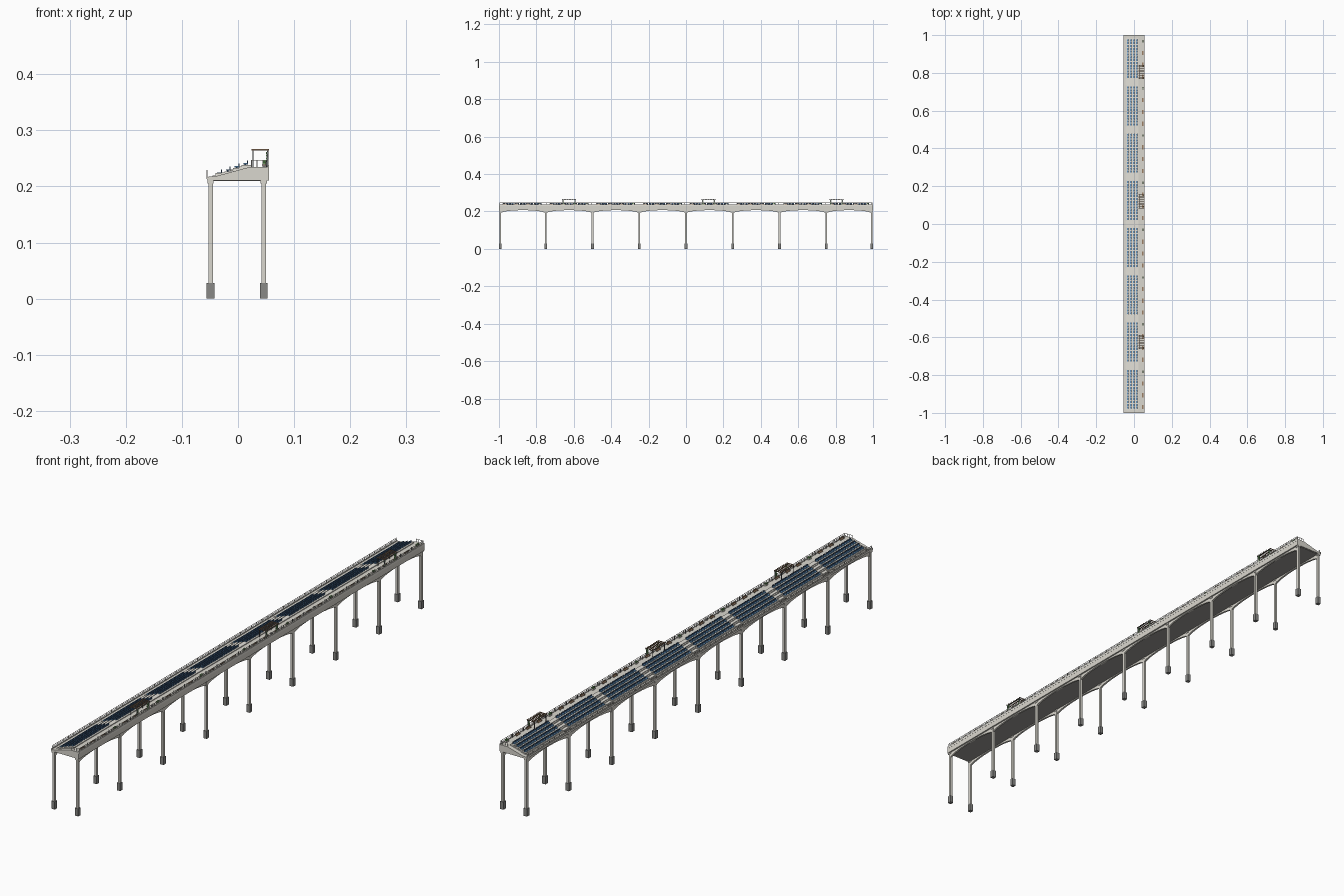
import bpy, bmesh, math, random

if "Cube" in bpy.data.objects:
    bpy.data.objects.remove(bpy.data.objects["Cube"])
random.seed(4)


def mat(name, r, g, b):
    m = bpy.data.materials.new(name)
    m.diffuse_color = (r, g, b, 1)
    m.use_nodes = True
    m.node_tree.nodes["Principled BSDF"].inputs["Base Color"].default_value = m.diffuse_color
    return m


CONC = mat("concrete", .70, .68, .62)
PALE = mat("pale_concrete", .78, .76, .70)
DARK = mat("dark_stone", .25, .25, .24)
UNDER = mat("underside_grey", .33, .32, .30)
NAVY = mat("navy", .05, .11, .22)
BLUE = mat("blue", .12, .30, .55)
WOOD = mat("wood", .33, .21, .13)
METAL = mat("dark_metal", .16, .17, .18)
LEAF = mat("leaf", .13, .30, .10)


class Part:
    """Collects boxes and extruded profiles into one named object."""
    def __init__(self, name, material):
        self.name, self.material, self.bm = name, material, bmesh.new()

    def box(self, x0, x1, y0, y1, z0, z1):
        v = bmesh.ops.create_cube(self.bm, size=1)["verts"]
        bmesh.ops.scale(self.bm, verts=v, vec=(x1 - x0, y1 - y0, z1 - z0))
        bmesh.ops.translate(self.bm, verts=v, vec=((x0 + x1) / 2, (y0 + y1) / 2, (z0 + z1) / 2))

    def prism(self, pts, offset):
        f = self.bm.faces.new([self.bm.verts.new(p) for p in pts])
        new = bmesh.ops.extrude_face_region(self.bm, geom=[f])["geom"]
        bmesh.ops.translate(self.bm, vec=offset,
                            verts=[g for g in new if isinstance(g, bmesh.types.BMVert)])

    def done(self):
        bmesh.ops.recalc_face_normals(self.bm, faces=self.bm.faces)
        me = bpy.data.meshes.new(self.name)
        self.bm.to_mesh(me)
        self.bm.free()
        me.materials.append(self.material)
        bpy.context.collection.objects.link(bpy.data.objects.new(self.name, me))


COLS_X = (-.049, .046)
COLS_Y = [max(-.993, min(.993, -1 + .25 * i)) for i in range(9)]
BAYS = [-.875 + .25 * i for i in range(8)]
ROWS = [(-.040 + .0155 * i, .2215 + .0055 * i) for i in range(4)]  # front edge, tread height

# Columns, bases and capitals
col, base, cap = Part("columns", CONC), Part("column_bases", DARK), Part("column_capitals", CONC)
for x in COLS_X:
    for y in COLS_Y:
        col.box(x - .004, x + .004, y - .005, y + .005, .02, .212)
        base.box(x - .0068, x + .0068, y - .007, y + .007, 0, .028)
        cap.box(x - .0055, x + .0055, y - .007, y + .007, .205, .212)
for p in (col, base, cap):
    p.done()

# Arched spandrels between the columns
arch = Part("arches", CONC)
for x in COLS_X:
    for a, b in zip(COLS_Y, COLS_Y[1:]):
        c, h = (a + b) / 2, (b - a) / 2
        pts = [(x - .0035, b, .213), (x - .0035, a, .213)]
        for i in range(17):
            t = math.pi * (1 - i / 16)
            pts.append((x - .0035, c + h * math.cos(t), .188 + .019 * math.sin(t)))
        arch.prism(pts, (.007, 0, 0))
arch.done()

# Deck with sloped top edge, underside panel
deck = Part("deck", CONC)
deck.prism([(-.056, -1, .213), (-.047, -1, .2105), (.055, -1, .2105), (.055, -1, .235),
            (.022, -1, .235), (-.040, -1, .218), (-.056, -1, .217)], (0, 2, 0))
deck.done()
under = Part("underside", UNDER)
under.box(-.0455, .0425, -.995, .995, .2095, .212)
under.done()

# Stepped terraces and aisle half steps
terr = Part("terraces", PALE)
for i, (x, z) in enumerate(ROWS):
    terr.box(x, .023, -.985, .985, .216 + .0015 * i, z)
for y in [-.98] + [-.75 + .25 * i for i in range(7)] + [.98]:
    w = .006 if abs(y) > .9 else .017
    for x, z in ROWS:
        terr.box(x - .005, x + .002, y - w, y + w, z - .005, z - .0025)
    for s in (-1, 1):   # aisle side kerbs
        terr.box(-.040, .022, y + s * w - .0012, y + s * w + .0012, .219, .2235)
terr.done()

# Seats
navy, blue = Part("navy_seats", NAVY), Part("blue_seats", BLUE)
for yc in BAYS:
    for r, (x, z) in enumerate(ROWS):
        for k in range(14):
            y = yc - .0975 + .015 * k
            blue.box(x + .003, x + .0105, y - .0052, y + .0052, z + .001, z + .0035)
            navy.box(x + .0095, x + .0115, y - .0056, y + .0056, z + .001, z + .0085)
            navy.box(x + .005, x + .008, y - .002, y + .002, z - .001, z + .0015)
navy.done()
blue.done()

# Low kerbs along both edges
kerb = Part("edge_kerbs", PALE)
kerb.box(.0525, .0555, -1, 1, .229, .2375)
kerb.box(-.0565, -.054, -1, 1, .213, .2205)
kerb.done()

# Railings: posts and thin rails
rail = Part("railings", PALE)
for x, z, h in ((.0538, .236, .011), (-.0552, .219, .010)):
    for i in range(65):
        y = -.995 + 1.99 * i / 64
        rail.box(x - .0007, x + .0007, y - .001, y + .001, z, z + h)
    for f in (.55, 1):
        rail.box(x - .0006, x + .0006, -.996, .996, z + h * f - .0006, z + h * f + .0006)
for y in (-.996, .996):
    for x in (.024, .034, .044):
        rail.box(x - .0006, x + .0006, y - .0006, y + .0006, .235, .247)
    rail.box(.024, .054, y - .0006, y + .0006, .2458, .247)
rail.done()

# Benches, planters and bollards along the walkway
bench, pots, plants, posts = (Part("benches", WOOD), Part("planters", CONC),
                              Part("planter_shrubs", LEAF), Part("bollard_lights", METAL))
PERGOLAS = (-.625, .12, .805)
for i in range(32):
    y = -.969 + .0625 * i
    posts.box(.0495, .0515, y + .024, y + .026, .235, .2475)
    if i % 4 == 3:
        pots.box(.044, .051, y - .007, y + .007, .235, .240)
        for k in range(3):
            yy, h = y - .0045 + .0045 * k, random.uniform(.003, .006)
            plants.box(.045, .050, yy - .002, yy + .002, .240, .240 + h)
    else:
        bench.box(.043, .050, y - .011, y + .011, .2375, .239)
        bench.box(.049, .050, y - .011, y + .011, .239, .2435)
        for s in (-.008, .008):
            posts.box(.044, .049, y + s - .001, y + s + .001, .235, .2376)

# Pergolas over the walkway
frame, slats = Part("pergola_frames", METAL), Part("pergola_slats", WOOD)
for y in PERGOLAS:
    for x in (.027, .053):
        for s in (-.034, .034):
            frame.box(x - .001, x + .001, y + s - .0012, y + s + .0012, .235, .263)
        frame.box(x - .001, x + .001, y - .038, y + .038, .262, .2642)
    for k in range(9):
        yy = y - .036 + .009 * k
        slats.box(.0245, .0555, yy - .0014, yy + .0014, .264, .2665)
    for s in (-.030, .030):   # climbing plants on the rear posts
        for k in range(5):
            plants.box(.0495, .0535, y + s - .003 + random.uniform(-.002, .002), y + s + .003,
                       .238 + .005 * k, .2415 + .005 * k)
for p in (bench, pots, plants, posts, frame, slats):
    p.done()
